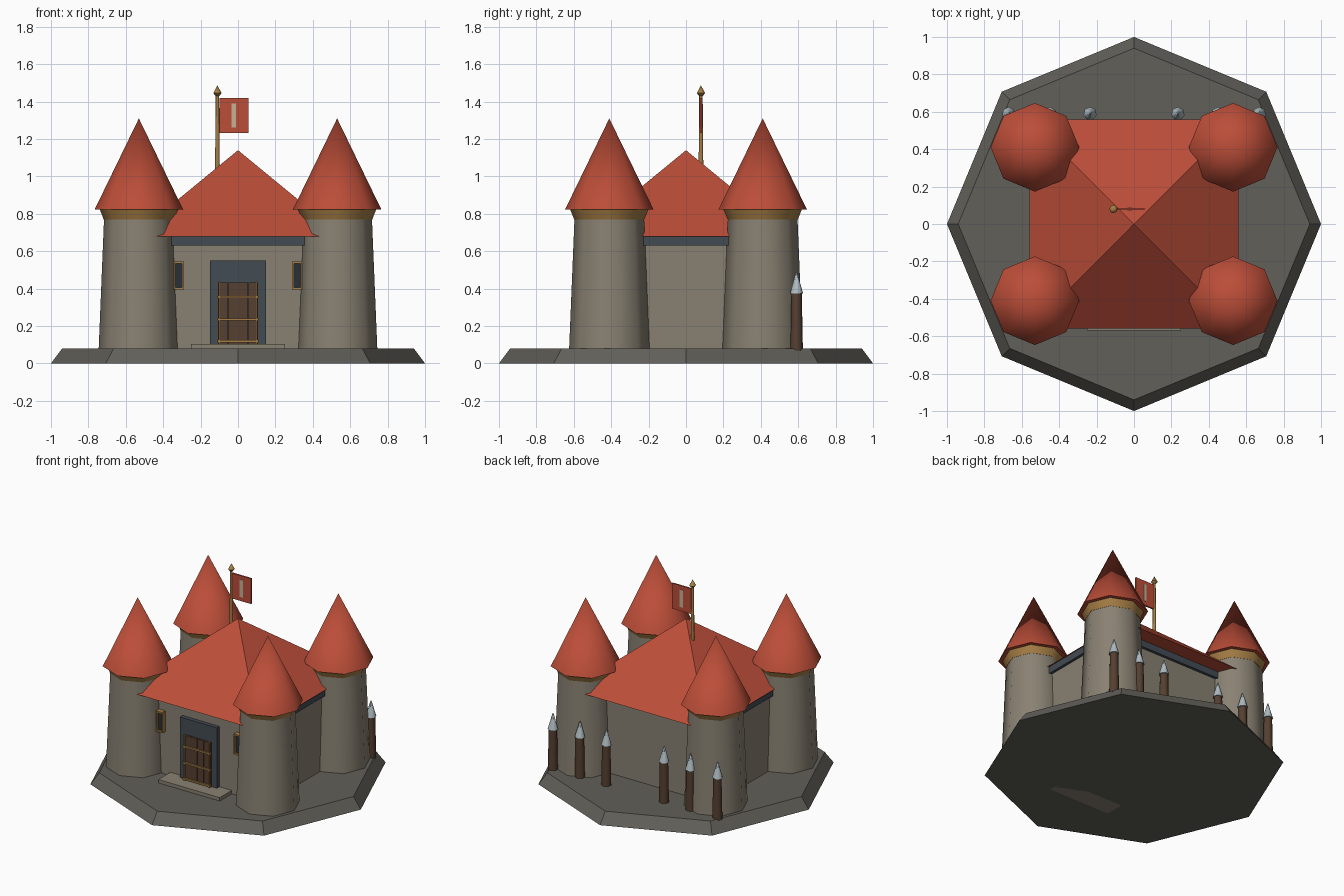
import bpy
from math import radians

if "Cube" in bpy.data.objects:
    bpy.data.objects.remove(bpy.data.objects["Cube"])


def material(name, r, g, b):
    m = bpy.data.materials.new(name)
    m.diffuse_color = (r, g, b, 1)
    m.use_nodes = True
    m.node_tree.nodes["Principled BSDF"].inputs["Base Color"].default_value = m.diffuse_color
    return m


STONE = material("stone", .25, .22, .17)
GROUND = material("dark_stone", .12, .115, .10)
ROOF = material("red_tile", .50, .075, .04)
GOLD = material("brass", .38, .21, .06)
SLATE = material("slate", .055, .07, .085)
GLASS = material("dark_pane", .02, .03, .04)
WOOD = material("wood", .09, .05, .03)
STEEL = material("steel", .42, .50, .54)
CREAM = material("cream", .55, .45, .30)


def finish(name, mat, smooth=False):
    o = bpy.context.object
    o.name = name
    o.data.materials.append(mat)
    if smooth:
        bpy.ops.object.shade_smooth_by_angle(angle=radians(60))
    return o


def box(name, mat, x0, x1, y0, y1, z0, z1):
    bpy.ops.mesh.primitive_cube_add(size=1)
    o = finish(name, mat)
    o.location = ((x0 + x1) / 2, (y0 + y1) / 2, (z0 + z1) / 2)
    o.scale = (x1 - x0, y1 - y0, z1 - z0)
    return o


def cone(name, mat, x, y, z0, z1, r0, r1, sides=8, smooth=False, turn=0):
    bpy.ops.mesh.primitive_cone_add(vertices=sides, radius1=r0, radius2=r1,
                                    depth=z1 - z0, location=(x, y, (z0 + z1) / 2),
                                    rotation=(0, 0, radians(turn)))
    return finish(name, mat, smooth)


# Octagonal base
cone("base", GROUND, 0, 0, 0, .08, 1, .94)

# Keep: walls, cornice, pyramid roof
box("keep_walls", STONE, -.53, .53, -.43, .43, .07, .64)
box("cornice", SLATE, -.55, .55, -.45, .45, .63, .684)
cone("keep_roof", ROOF, 0, 0, .68, 1.14, .56 * 2 ** .5, 0, sides=4, turn=45)

# Corner towers
for sx in (-1, 1):
    for sy in (-1, 1):
        x, y = .53 * sx, .41 * sy
        cone("tower", STONE, x, y, .075, .78, .215, .186, smooth=True)
        cone("tower_collar", GOLD, x, y, .77, .826, .188, .21, smooth=True)
        cone("tower_roof", ROOF, x, y, .822, 1.31, .237, 0, smooth=True)

# Gate: step, surround, door and bars
box("door_step", STONE, -.25, .25, -.57, -.43, 0, .105)
box("door_surround", SLATE, -.15, .15, -.46, -.42, .08, .55)
for i in range(4):
    x = -.108 + i * .054
    box("door_plank", WOOD, x + .001, x + .053, -.475, -.45, .105, .433)
for z in (.118, .235, .355):
    box("door_bar", GOLD, -.11, .11, -.487, -.47, z - .006, z + .006)
for x in (-.1, .1):
    box("door_upright", GOLD, x - .005, x + .005, -.485, -.47, .105, .437)

# Front windows
for sx in (-1, 1):
    c = .316 * sx
    for d in (-.022, .022):
        box("window_side", GOLD, c + d - .005, c + d + .005, -.465, -.42, .395, .545)
    for z in (.40, .54):
        box("window_rail", GOLD, c - .022, c + .022, -.465, -.42, z - .006, z + .006)
    box("window_pane", GLASS, c - .02, c + .02, -.452, -.42, .40, .54)

# Rear palisade stakes
for sx in (-1, 1):
    for x in (.235, .45, .67):
        cone("stake", WOOD, x * sx, .59, .07, .385, .035, .029, sides=7, smooth=True)
        cone("stake_tip", STEEL, x * sx, .59, .375, .49, .036, .003, sides=7, smooth=True)

# Flag
cone("flag_pole", GOLD, -.11, .08, 1.0, 1.45, .013, .009, smooth=True)
cone("finial_bottom", GOLD, -.11, .08, 1.43, 1.445, .01, .022, smooth=True)
cone("finial_top", GOLD, -.11, .08, 1.445, 1.487, .022, 0, smooth=True)
box("flag", ROOF, -.1, .055, .074, .086, 1.232, 1.418)
box("flag_stripe", CREAM, -.036, -.011, .071, .089, 1.262, 1.39)
